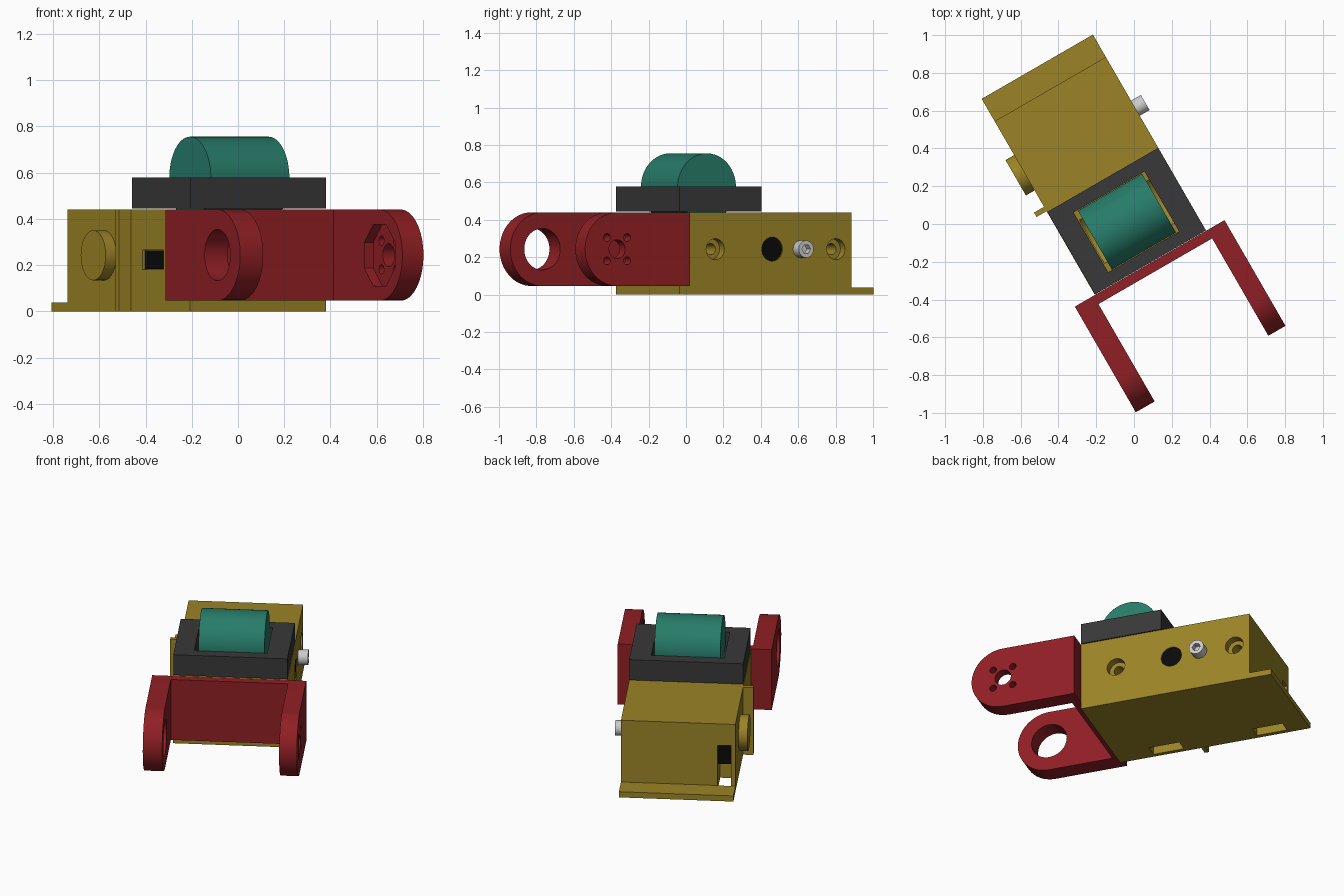
import bpy, bmesh, math

if "Cube" in bpy.data.objects:
    bpy.data.objects.remove(bpy.data.objects["Cube"])

# Everything is laid out in the part's own axes, then turned 30 degrees about z
TURN = math.radians(30)


def material(name, rgb):
    m = bpy.data.materials.new(name)
    m.diffuse_color = (*rgb, 1)
    m.use_nodes = True
    m.node_tree.nodes["Principled BSDF"].inputs["Base Color"].default_value = m.diffuse_color
    return m


GOLD = material("ochre", (0.33, 0.23, 0.02))
RED = material("red", (0.28, 0.014, 0.018))
GREEN = material("green", (0.02, 0.20, 0.14))
DARK = material("charcoal", (0.04, 0.04, 0.04))
BLACK = material("black", (0.003, 0.003, 0.003))


def prism(name, pts, x0, x1, mat=None):
    """Extrude a (y, z) outline along x."""
    bm = bmesh.new()
    face = bm.faces.new([bm.verts.new((x0, y, z)) for y, z in pts])
    ext = bmesh.ops.extrude_face_region(bm, geom=[face])["geom"]
    verts = [g for g in ext if isinstance(g, bmesh.types.BMVert)]
    bmesh.ops.translate(bm, verts=verts, vec=(x1 - x0, 0, 0))
    bmesh.ops.recalc_face_normals(bm, faces=bm.faces)
    me = bpy.data.meshes.new(name)
    bm.to_mesh(me)
    bm.free()
    ob = bpy.data.objects.new(name, me)
    bpy.context.collection.objects.link(ob)
    if mat:
        me.materials.append(mat)
    return ob


def box(name, x, y, z, mat=None):
    return prism(name, [(y[0], z[0]), (y[1], z[0]), (y[1], z[1]), (y[0], z[1])], *x, mat)


def arc(y, z, r, n, a0=0.0, a1=math.tau, closed=True):
    k = n if closed else n - 1
    return [(y + r * math.cos(a0 + (a1 - a0) * i / k),
             z + r * math.sin(a0 + (a1 - a0) * i / k)) for i in range(n)]


def rod(name, y, z, r, x, mat=None, n=48, a0=0.0):
    return prism(name, arc(y, z, r, n, a0, a0 + math.tau), *x, mat)


def select(ob):
    bpy.ops.object.select_all(action='DESELECT')
    ob.select_set(True)
    bpy.context.view_layer.objects.active = ob


def cut(ob, cutters):
    select(ob)
    for c in cutters:
        mod = ob.modifiers.new("cut", 'BOOLEAN')
        mod.operation, mod.solver, mod.object = 'DIFFERENCE', 'EXACT', c
        bpy.ops.object.modifier_apply(modifier=mod.name)
        bpy.data.objects.remove(c)


L, R = -0.367, 0.313          # side faces of the housing
FRONT, BACK = -0.22, 0.84
MID = 0.243                   # height of all cross holes

# Housing with a thin foot flange running out at the back
housing = prism("housing", [(FRONT, 0), (0.977, 0), (0.977, 0.037), (BACK, 0.037),
                            (BACK, 0.44), (FRONT, 0.44)], L, R, GOLD)
cutters = []
for y in (0.0, 0.745):        # counterbored bolt holes
    cutters.append(rod("cutter", y, MID, 0.056, (R - 0.05, R + 0.1)))
    cutters.append(rod("cutter", y, MID, 0.03, (R - 0.2, R + 0.1), n=32))
cutters += [
    rod("cutter", 0.35, MID, 0.065, (R - 0.08, R + 0.1)),
    box("cutter", (-0.34, -0.26), (0.0, 0.19), (-0.1, 0.265)),
    box("cutter", (-0.34, -0.26), (0.65, BACK), (-0.1, 0.30)),
    box("cutter", (-0.34, -0.26), (0.80, 0.86), (0.037, 0.30)),
    box("cutter", (L - 0.1, -0.30), (0.01, 0.19), (0.18, 0.265)),
    rod("cutter", 0.03, 0.575, 0.19, (-0.24, 0.19), n=64),
]
cut(housing, cutters)

# Dark details set into the housing
box("side_socket", (-0.355, -0.27), (0.012, 0.188), (0.182, 0.263), BLACK)
box("rear_socket", (-0.338, -0.262), (0.66, 0.82), (0.17, 0.298), BLACK)
rod("shaft_end", 0.35, MID, 0.064, (R - 0.08, R - 0.005), BLACK)

# Thin rib and round boss on the left side
box("side_rib", (-0.428, L), (0.29, 0.317), (0, 0.44), GOLD)
rod("side_boss", 0.525, 0.242, 0.108, (-0.42, L), GOLD, 64)

# Socket-head screw on the right side
screw = rod("screw", 0.527, MID, 0.046, (R - 0.03, 0.373))
cut(screw, [rod("cutter", 0.527, MID, 0.026, (0.335, 0.45), n=6)])

# Clamp block with the roller sunk into its window
block = box("roller_frame", (L + 0.002, R), (FRONT, 0.285), (0.445, 0.578), DARK)
cut(block, [box("cutter", (-0.246, 0.187), (-0.153, 0.213), (0.3, 0.8))])
rod("roller", 0.03, 0.575, 0.18, (-0.222, 0.170), GREEN, 96)

# U-shaped bracket: cross plate and two round-ended arms
TIP_Y, TIP_R = -0.671, 0.197
arm = [(-0.222, 0.046), (-0.222, 0.44)] + arc(TIP_Y, MID, TIP_R, 33, math.pi / 2,
                                             math.pi * 1.5, False)
box("bracket_plate", (-0.375, 0.32), (-0.273, -0.222), (0.046, 0.44), RED)
left_arm = prism("left_arm", arm, -0.49, -0.375, RED)
cut(left_arm, [rod("cutter", TIP_Y, MID, 0.111, (-0.6, -0.2), n=64)])
right_arm = prism("right_arm", arm, 0.32, 0.425, RED)
holes = [rod("cutter", TIP_Y, MID, 0.133 / math.cos(math.pi / 8), (0.25, 0.365), n=8,
             a0=math.pi / 8),
         rod("cutter", TIP_Y, MID, 0.05, (0.2, 0.6))]
for sy in (-1, 1):
    for sz in (-1, 1):
        holes.append(rod("cutter", TIP_Y + sy * 0.062, MID + sz * 0.062, 0.021,
                         (0.2, 0.6), n=24))
cut(right_arm, holes)

# Turn into place, keep edges crisp and curves smooth
for ob in list(bpy.context.scene.objects):
    ob.rotation_euler.z = TURN
    select(ob)
    bpy.ops.object.shade_smooth_by_angle(angle=math.radians(30))
